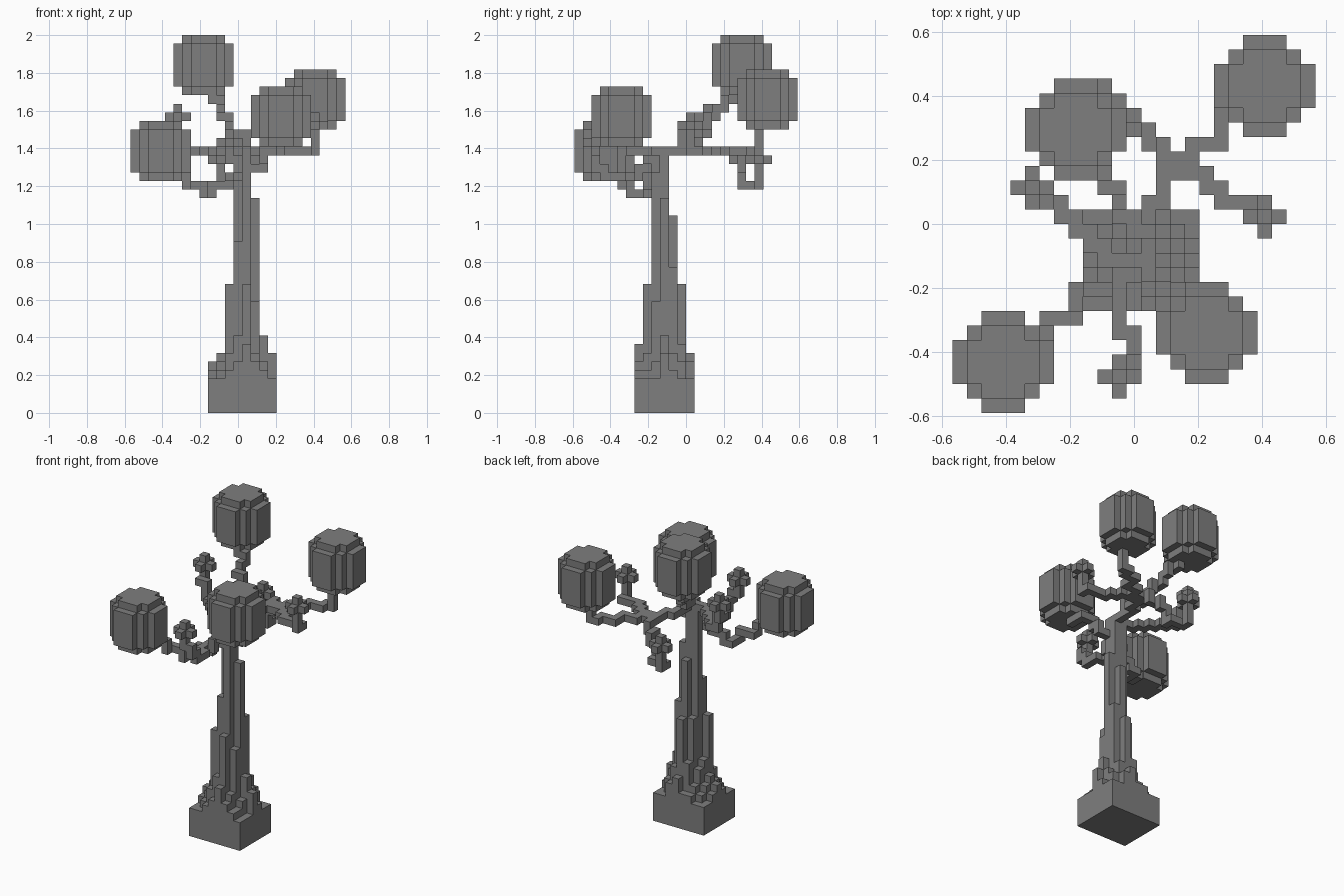
import bpy, bmesh
from mathutils import Vector

default = bpy.data.objects.get("Cube")
if default:
    bpy.data.objects.remove(default)

UNIT = 1 / 22
ORIGIN = Vector((-12.5, -13, 0))

material = bpy.data.materials.new("stone_grey")
material.use_nodes = True
grey = (0.21, 0.21, 0.21, 1)
material.diffuse_color = grey
material.node_tree.nodes["Principled BSDF"].inputs["Base Color"].default_value = grey


def block_object(name, cells):
    """Skin a set of unit cells with outward faces and merge the flat areas."""
    bm = bmesh.new()
    corners = {}

    def vert(point):
        key = tuple(point)
        if key not in corners:
            corners[key] = bm.verts.new((Vector(key) + ORIGIN) * UNIT)
        return corners[key]

    for cell in cells:
        for axis in range(3):
            u, v = (axis + 1) % 3, (axis + 2) % 3
            for side in (0, 1):
                neighbour = list(cell)
                neighbour[axis] += 2 * side - 1
                if tuple(neighbour) in cells:
                    continue
                loop = []
                for du, dv in ((0, 0), (1, 0), (1, 1), (0, 1)):
                    p = list(cell)
                    p[axis] += side
                    p[u] += du
                    p[v] += dv
                    loop.append(vert(p))
                bm.faces.new(loop if side else loop[::-1])
    bmesh.ops.dissolve_limit(bm, angle_limit=0.01, verts=bm.verts[:], edges=bm.edges[:])
    mesh = bpy.data.meshes.new(name)
    bm.to_mesh(mesh)
    bm.free()
    mesh.materials.append(material)
    obj = bpy.data.objects.new(name, mesh)
    bpy.context.collection.objects.link(obj)
    return obj


def walk(*points):
    """Cells of a stepped path through the points, moving x, then y, then z."""
    here = list(points[0])
    cells = {tuple(here)}
    for target in points[1:]:
        for axis in range(3):
            while here[axis] != target[axis]:
                here[axis] += 1 if target[axis] > here[axis] else -1
                cells.add(tuple(here))
    return cells


def bud(x, y, z):
    """A centre cell with one neighbour on every side."""
    cells = {(x, y, z)}
    for step in (-1, 1):
        cells |= {(x + step, y, z), (x, y + step, z), (x, y, z + step)}
    return cells


def canopy(x, y, z):
    """A rounded drum of cells with a smaller cap above and below."""
    cells = set()
    for dz in range(-3, 4):
        reach, corner = (2, 3) if abs(dz) == 3 else (3, 4)
        for dx in range(-reach, reach + 1):
            for dy in range(-reach, reach + 1):
                if abs(dx) + abs(dy) <= corner:
                    cells.add((x + dx, y + dy, z + dz))
    return cells


# Trunk with flared roots: column heights, front row first
root_rows = (
    (4, 4, 5, 6, 8, 6, 5, 4),
    (4, 5, 7, 9, 15, 7, 5, 4),
    (5, 6, 15, 20, 31, 13, 6, 4),
    (6, 7, 9, 31, 31, 25, 9, 7),
    (5, 6, 8, 15, 23, 17, 7, 5),
    (4, 5, 6, 9, 15, 8, 6, 4),
    (4, 4, 5, 5, 7, 6, 4, 4),
)
trunk = set()
for row, heights in enumerate(root_rows):
    for column, height in enumerate(heights):
        trunk |= {(column + 9, row + 7, z) for z in range(height)}
block_object("trunk", trunk)

# Branches that carry the canopies
block_object("front_right_branch", walk(
    (12, 9, 27), (11, 9, 27), (11, 8, 26), (10, 8, 26), (9, 8, 25),
    (8, 7, 25), (8, 6, 26), (6, 6, 26), (6, 5, 27)))
block_object("front_left_branch", walk(
    (13, 9, 28), (14, 9, 28), (15, 9, 29), (15, 8, 30), (17, 7, 30), (17, 6, 31)))
block_object("back_right_branch", walk(
    (13, 11, 30), (13, 12, 32), (12, 13, 32), (11, 14, 33), (11, 15, 34),
    (10, 15, 34), (10, 16, 35), (10, 17, 36), (9, 18, 37)))
block_object("back_left_branch", walk(
    (13, 10, 30), (13, 14, 30), (14, 15, 30), (14, 16, 30), (16, 16, 30),
    (16, 18, 30), (18, 18, 30), (18, 20, 30), (20, 21, 30), (21, 21, 33)))
block_object("back_fork", walk((14, 17, 30), (15, 17, 30)))

# Canopies
for name, centre in {
    "front_right_canopy": (3, 3, 30),
    "front_left_canopy": (17, 5, 34),
    "back_right_canopy": (8, 19, 40),
    "back_left_canopy": (21, 22, 36),
}.items():
    block_object(name, canopy(*centre))

# Twigs ending in buds
block_object("front_twig", bud(11, 2, 31) | walk(
    (12, 8, 28), (12, 7, 27), (11, 6, 27), (11, 5, 27), (12, 4, 27),
    (12, 3, 28), (12, 2, 29), (11, 2, 30)))
block_object("right_twig", bud(5, 15, 34) | walk(
    (11, 10, 30), (10, 11, 30), (9, 12, 30), (8, 13, 30), (7, 13, 30),
    (7, 14, 30), (6, 14, 32), (5, 15, 32), (5, 15, 33)))
block_object("left_twig", bud(21, 13, 33) | walk(
    (16, 16, 30), (17, 16, 30), (17, 15, 30), (18, 15, 30), (18, 14, 30),
    (20, 14, 30), (21, 13, 30), (21, 13, 32)))
block_object("back_twig", bud(10, 21, 29) | walk(
    (14, 17, 30), (14, 18, 29), (13, 18, 29), (13, 19, 28), (12, 19, 26),
    (12, 20, 26), (10, 21, 26), (10, 21, 28)))
